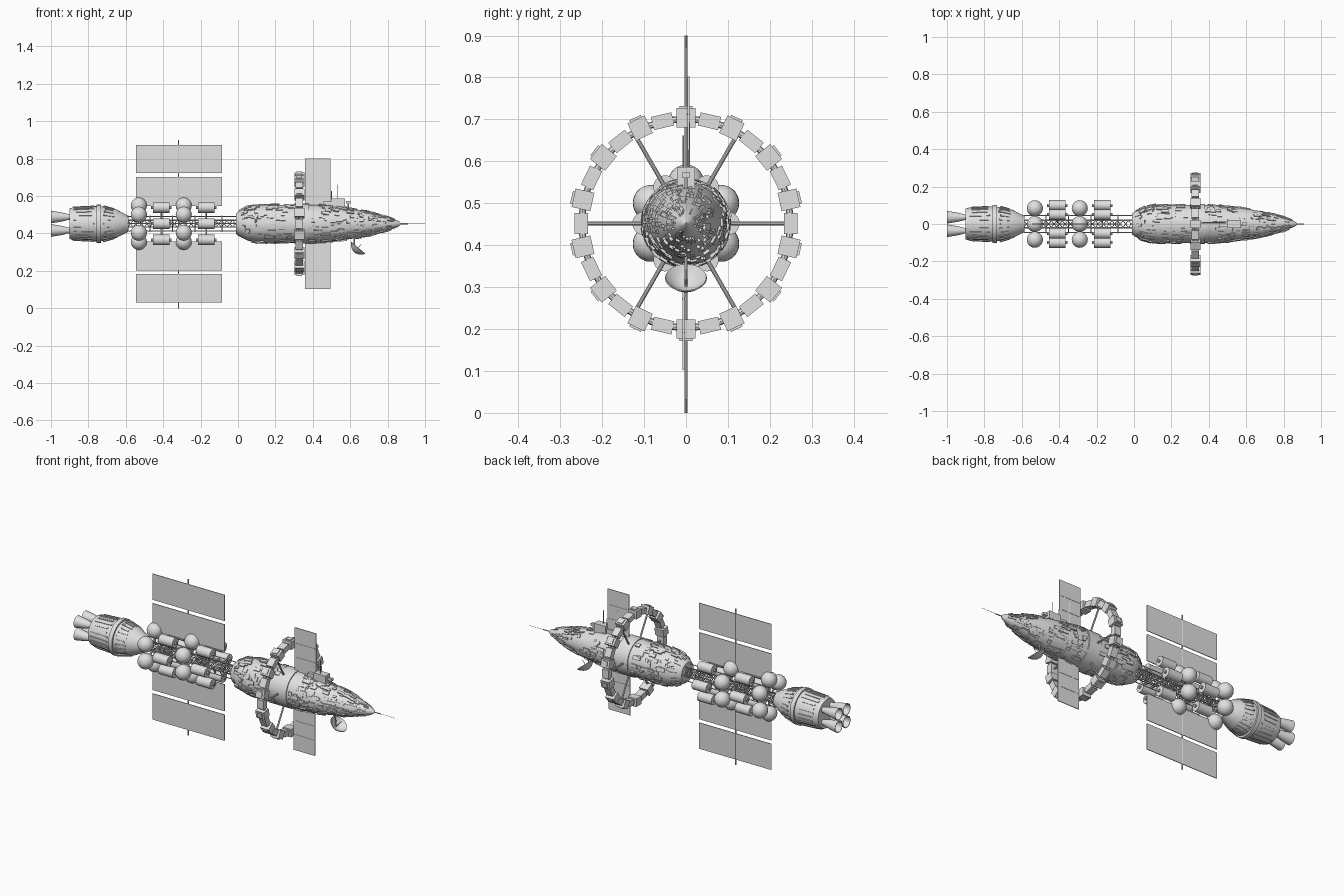
import bpy
import bmesh
import random
from math import sin, cos, pi, radians
from mathutils import Vector, Matrix

random.seed(4)
if "Cube" in bpy.data.objects:
    bpy.data.objects.remove(bpy.data.objects["Cube"])

AXIS = Vector((0, 0, 0.452))  # centre line of the ship, along x

grey = bpy.data.materials.new("light_grey")
grey.use_nodes = True
grey.diffuse_color = (0.75, 0.75, 0.75, 1)
grey.node_tree.nodes["Principled BSDF"].inputs["Base Color"].default_value = grey.diffuse_color


def finish(name, bm, location=AXIS):
    """Turn a bmesh into a named, shaded object."""
    bmesh.ops.recalc_face_normals(bm, faces=bm.faces)
    mesh = bpy.data.meshes.new(name)
    bm.to_mesh(mesh)
    bm.free()
    mesh.materials.append(grey)
    mesh.shade_smooth()
    mesh.set_sharp_from_angle(angle=radians(35))
    obj = bpy.data.objects.new(name, mesh)
    obj.location = location
    bpy.context.collection.objects.link(obj)
    return obj


def around(x, radius, angle):
    """Point at an angle around the centre line, measured from +z."""
    return Vector((x, radius * sin(angle), radius * cos(angle)))


def lathe(bm, profile, segments=32, matrix=Matrix()):
    """Revolve (x, radius) points around the x axis."""
    rings = [[bm.verts.new(matrix @ around(x, max(r, 1e-4), 2 * pi * i / segments))
              for i in range(segments)] for x, r in profile]
    for a, b in zip(rings, rings[1:]):
        for i in range(segments):
            j = (i + 1) % segments
            bm.faces.new((a[i], a[j], b[j], b[i]))


def box(bm, matrix, size):
    bmesh.ops.create_cube(bm, size=1, matrix=matrix @ Matrix.Diagonal((*size, 1)))


def rod(bm, a, b, radius, segments=6):
    a, b = Vector(a), Vector(b)
    turn = (b - a).to_track_quat("Z", "Y").to_matrix().to_4x4()
    bmesh.ops.create_cone(bm, cap_ends=True, segments=segments, radius1=radius, radius2=radius,
                          depth=(b - a).length, matrix=Matrix.Translation((a + b) / 2) @ turn)


def turned(point, angle, pitch=0):
    """Frame at a point with local z pointing outward and x along the hull."""
    return Matrix.Translation(point) @ Matrix.Rotation(-angle, 4, "X") @ Matrix.Rotation(pitch, 4, "Y")


def surface(profile, x):
    """Radius and slope of a profile at x."""
    for (x0, r0), (x1, r1) in zip(profile, profile[1:]):
        if x0 < x <= x1:
            slope = (r1 - r0) / (x1 - x0)
            return r0 + slope * (x - x0), slope
    return profile[-1][1], 0


# Main hull and its collar
hull = [(-0.01, 0), (-0.01, 0.055), (0.0, 0.064), (0.05, 0.09), (0.1, 0.1), (0.3, 0.102),
        (0.4, 0.101), (0.5, 0.095), (0.6, 0.082), (0.7, 0.064), (0.8, 0.037), (0.86, 0.014), (0.875, 0)]
bm = bmesh.new()
lathe(bm, hull)
finish("main_hull", bm)
bm = bmesh.new()
lathe(bm, [(0.3, 0.09), (0.3, 0.107), (0.38, 0.107), (0.38, 0.09)])
finish("hull_collar", bm)

# Raised plating scattered over the hull
bm = bmesh.new()
for i in range(480):
    x = random.uniform(0.02, 0.83)
    if 0.29 < x < 0.39:
        continue
    r, slope = surface(hull, x)
    angle = random.uniform(0, 2 * pi)
    size = (random.uniform(0.015, 0.05), random.uniform(0.1, 0.24) * r, random.uniform(0.006, 0.014))
    box(bm, turned(around(x, r, angle), angle, -slope), size)
finish("hull_plating", bm)

# Nose probe
bm = bmesh.new()
rod(bm, (0.86, 0, 0), (0.91, 0, 0), 0.003)
rod(bm, (0.9, 0, 0), (1, 0, 0), 0.001)
finish("nose_probe", bm)

# Engine section
engine = [(-0.9, 0), (-0.9, 0.082), (-0.88, 0.088), (-0.76, 0.094), (-0.7, 0.09), (-0.65, 0.076),
          (-0.61, 0.055), (-0.585, 0.042), (-0.585, 0)]
bm = bmesh.new()
lathe(bm, engine)
finish("engine_housing", bm)
bm = bmesh.new()
lathe(bm, [(-0.757, 0.085), (-0.757, 0.102), (-0.733, 0.102), (-0.733, 0.085)])
finish("engine_band", bm)
bm = bmesh.new()
for i in range(24):
    angle = 2 * pi * i / 24
    for x, length in ((-0.825, random.uniform(0.08, 0.12)), (-0.69, random.uniform(0.04, 0.07))):
        r, slope = surface(engine, x)
        box(bm, turned(around(x, r, angle), angle, -slope), (length, 0.009, 0.007))
finish("engine_ribs", bm)

# Four engine bells
bell = [(-0.88, 0.014), (-0.91, 0.016), (-0.94, 0.024), (-1, 0.034), (-1, 0.031),
        (-0.94, 0.021), (-0.91, 0.012), (-0.91, 0)]
bm = bmesh.new()
for sy in (-1, 1):
    for sz in (-1, 1):
        lathe(bm, bell, 20, Matrix.Translation((0, sy * 0.036, sz * 0.036)))
finish("engine_bells", bm)

# Truss: outer rails, inner lattice and frames
bm = bmesh.new()
start, end, bays = -0.59, 0.0, 20
step = (end - start) / bays
for i in range(6):
    angle = pi / 6 + i * pi / 3
    rod(bm, around(start, 0.045, angle), around(end, 0.045, angle), 0.0028)
    for x in (-0.47, -0.35, -0.23, -0.085):
        rod(bm, around(x, 0.045, angle), around(x, 0.045, angle + pi / 3), 0.0025)
        rod(bm, around(x, 0, angle), around(x, 0.05, angle), 0.0025)
for i in range(4):
    a, b = pi / 4 + i * pi / 2, pi / 4 + (i + 1) * pi / 2
    rod(bm, around(start, 0.026, a), around(end, 0.026, a), 0.003)
    for k in range(bays):
        x = start + k * step
        rod(bm, around(x, 0.026, a), around(x + step, 0.026, b), 0.002, 4)
        rod(bm, around(x, 0.026, b), around(x + step, 0.026, a), 0.002, 4)
finish("truss", bm)

# Fuel tanks: rings of six spheres alternating with rings of six cylinders
bm = bmesh.new()
for x in (-0.53, -0.29):
    for i in range(6):
        p = around(x, 0.097, i * pi / 3)
        bmesh.ops.create_uvsphere(bm, u_segments=24, v_segments=14, radius=0.043,
                                  matrix=Matrix.Translation(p))
        rod(bm, p, around(x, 0.02, i * pi / 3), 0.006, 8)
finish("sphere_tanks", bm)
bm = bmesh.new()
for x in (-0.41, -0.17):
    for i in range(6):
        angle = pi / 6 + i * pi / 3
        rod(bm, around(x - 0.045, 0.1, angle), around(x + 0.045, 0.1, angle), 0.028, 20)
        rod(bm, around(x - 0.055, 0.1, angle), around(x + 0.055, 0.1, angle), 0.008, 8)
        rod(bm, around(x, 0.1, angle), around(x, 0.02, angle), 0.005, 8)
finish("cylinder_tanks", bm)

# Large solar array on its mast
bm = bmesh.new()
for low, high in ((0.27, 0.42), (0.095, 0.25)):
    for side in (-1, 1):
        box(bm, Matrix.Translation((-0.315, 0, side * (low + high) / 2)), (0.46, 0.004, high - low))
finish("solar_array", bm)
bm = bmesh.new()
rod(bm, (-0.317, 0, -0.452), (-0.317, 0, 0.448), 0.003)
finish("solar_mast", bm)

# Forward radiator fins
bm = bmesh.new()
for side in (-1, 1):
    box(bm, Matrix.Translation((0.427, side * 0.006, side * 0.22)), (0.137, 0.004, 0.26))
    for z in (0.18, 0.26):
        box(bm, Matrix.Translation((0.427, side * 0.006, side * z)), (0.12, 0.007, 0.003))
finish("radiator_fins", bm)

# Habitat ring: modules, links and spokes
bm = bmesh.new()
for i in range(14):
    angle = 2 * pi * i / 14
    box(bm, turned(around(0.328, 0.252, angle), angle), (0.054, 0.045, 0.046))
    box(bm, turned(around(0.328, 0.277, angle), angle), (0.03, 0.03, 0.006))
    half = angle + pi / 14
    box(bm, turned(around(0.328, 0.25, half), half), (0.04, 0.05, 0.032))
finish("ring_modules", bm)
bm = bmesh.new()
for i in range(28):
    a, b = 2 * pi * i / 28, 2 * pi * (i + 1) / 28
    for x in (0.318, 0.338):
        rod(bm, around(x, 0.25, a), around(x, 0.25, b), 0.008, 8)
finish("ring_links", bm)
bm = bmesh.new()
for i in range(6):
    angle = pi / 6 + i * pi / 3
    rod(bm, around(0.328, 0.09, angle), around(0.328, 0.25, angle), 0.005, 10)
finish("ring_spokes", bm)

# Dorsal module and whip antennas
bm = bmesh.new()
box(bm, Matrix.Translation((0.535, 0, 0.1)), (0.075, 0.042, 0.07))
box(bm, Matrix.Translation((0.48, 0, 0.1)), (0.05, 0.03, 0.04))
box(bm, Matrix.Translation((0.59, 0, 0.115)), (0.025, 0.016, 0.014))
rod(bm, (0.59, 0, 0.07), (0.59, 0, 0.115), 0.004)
finish("dorsal_module", bm)
bm = bmesh.new()
for x, y, top in ((0.43, 0.008, 0.24), (0.5, 0.008, 0.175), (0.53, -0.006, 0.21)):
    rod(bm, (x, y, 0.08), (x, y, top), 0.0018)
finish("whip_antennas", bm)

# Dish antenna under the chin, opening forward and up
bm = bmesh.new()
tilt = Matrix.Translation((0.64, 0, -0.132)) @ Matrix.Rotation(radians(-50), 4, "Y")
bowl = [(0.03 * t * t - 0.028, 0.05 * t) for t in (0, 0.25, 0.5, 0.75, 1)]
lathe(bm, bowl + [(x + 0.003, r * 0.97) for x, r in reversed(bowl)], 28, tilt)
rod(bm, tilt @ Vector((-0.025, 0, 0)), tilt @ Vector((0.03, 0, 0)), 0.0015)
rod(bm, tilt @ Vector((-0.025, 0, 0)), (0.62, 0, -0.07), 0.004)
finish("dish_antenna", bm)
